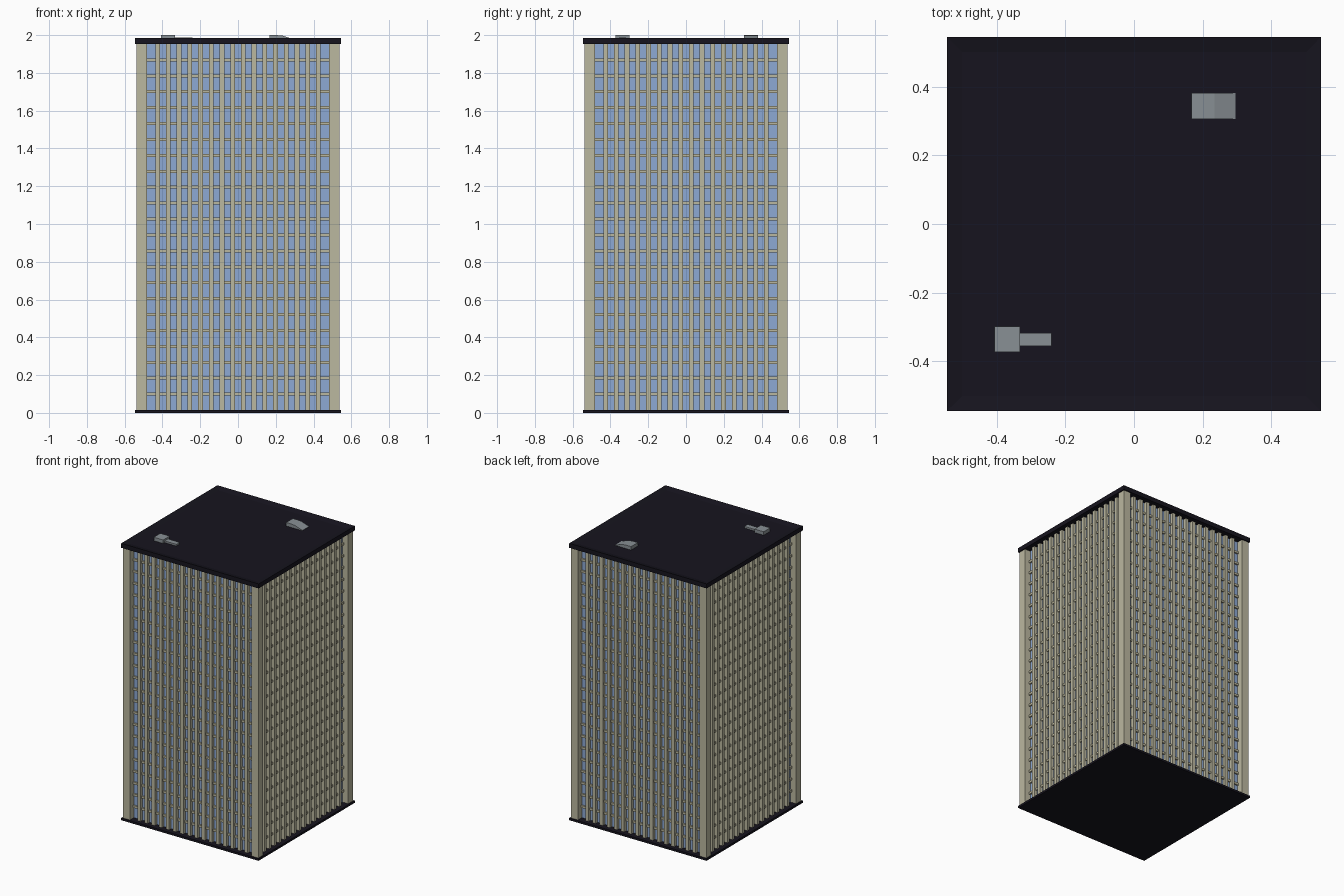
import bpy, bmesh
from math import pi
from mathutils import Matrix, Vector

if "Cube" in bpy.data.objects:
    bpy.data.objects.remove(bpy.data.objects["Cube"])


def material(name, rgb):
    m = bpy.data.materials.new(name)
    m.diffuse_color = (*rgb, 1)
    m.use_nodes = True
    m.node_tree.nodes["Principled BSDF"].inputs["Base Color"].default_value = m.diffuse_color
    return m


STONE = material("beige_stone", (0.50, 0.48, 0.35))
GLASS = material("blue_glass", (0.27, 0.40, 0.66))
DARK = material("dark_trim", (0.008, 0.007, 0.013))
METAL = material("grey_metal", (0.25, 0.28, 0.30))


def add_box(bm, lo, hi):
    lo, hi = Vector(lo), Vector(hi)
    size = hi - lo
    mat = Matrix.Translation((lo + hi) / 2) @ Matrix.Diagonal((*size, 1))
    return bmesh.ops.create_cube(bm, size=1, matrix=mat)


def finish(name, bm, mat):
    bmesh.ops.recalc_face_normals(bm, faces=bm.faces)
    me = bpy.data.meshes.new(name)
    bm.to_mesh(me)
    bm.free()
    me.materials.append(mat)
    ob = bpy.data.objects.new(name, me)
    bpy.context.collection.objects.link(ob)
    return ob


def box(name, lo, hi, mat):
    bm = bmesh.new()
    add_box(bm, lo, hi)
    return finish(name, bm, mat)


SLAB = 0.545              # half width of base and roof
PILLAR_IN, PILLAR_OUT = 0.482, 0.537
WALL = 0.492              # glass plane
FIN_OUT, SPANDREL_OUT = 0.515, 0.503
Z0, Z1 = 0.015, 1.953     # facade bottom and top
BAYS, FLOORS = 17, 23

# Base slab and glass core
box("base_slab", (-SLAB, -SLAB, 0), (SLAB, SLAB, Z0), DARK)
box("glass_core", (-WALL, -WALL, Z0), (WALL, WALL, Z1), GLASS)

# Corner pillars
bm = bmesh.new()
for sx in (-1, 1):
    for sy in (-1, 1):
        xs = sorted((sx * PILLAR_IN, sx * PILLAR_OUT))
        ys = sorted((sy * PILLAR_IN, sy * PILLAR_OUT))
        add_box(bm, (xs[0], ys[0], Z0), (xs[1], ys[1], Z1))
finish("corner_pillars", bm, STONE)

# Facade grid: vertical fins and floor bands, repeated on four sides
bay = 2 * PILLAR_IN / BAYS
floor = (Z1 - Z0) / FLOORS
fins, bands = bmesh.new(), bmesh.new()
for side in range(4):
    rot = Matrix.Rotation(side * pi / 2, 3, 'Z')
    for i in range(1, BAYS):
        x = -PILLAR_IN + i * bay
        r = add_box(fins, (x - 0.0125, -FIN_OUT, Z0), (x + 0.0125, -WALL + 0.005, Z1))
        bmesh.ops.rotate(fins, verts=r["verts"], cent=(0, 0, 0), matrix=rot)
    for k in range(1, FLOORS):
        z = Z0 + k * floor
        r = add_box(bands, (-PILLAR_IN, -SPANDREL_OUT, z - 0.008),
                    (PILLAR_IN, -WALL + 0.005, z + 0.008))
        bmesh.ops.rotate(bands, verts=r["verts"], cent=(0, 0, 0), matrix=rot)
finish("facade_fins", fins, STONE)
finish("floor_bands", bands, STONE)

# Roof slab with a shallow recess inside the parapet
bm = bmesh.new()
add_box(bm, (-SLAB, -SLAB, Z1), (SLAB, SLAB, 1.985))
top = max(bm.faces, key=lambda f: f.calc_center_median().z)
bmesh.ops.inset_region(bm, faces=[top], thickness=SLAB - 0.484)
for v in top.verts:
    v.co.z = 1.975
finish("roof_slab", bm, DARK)

# Rooftop box with duct
box("roof_unit", (-0.407, -0.373, 1.974), (-0.333, -0.299, 2.0), METAL)
box("roof_duct", (-0.334, -0.356, 1.974), (-0.24, -0.318, 1.987), METAL)

# Rooftop vent with sloped side, extruded along y
profile = [(0.168, 1.974), (0.296, 1.974), (0.296, 1.977), (0.235, 1.998),
           (0.20, 2.0), (0.168, 2.0)]
bm = bmesh.new()
face = bm.faces.new([bm.verts.new((x, 0.306, z)) for x, z in profile])
r = bmesh.ops.extrude_face_region(bm, geom=[face])
bmesh.ops.translate(bm, vec=(0, 0.076, 0),
                    verts=[g for g in r["geom"] if isinstance(g, bmesh.types.BMVert)])
finish("roof_vent", bm, METAL)
